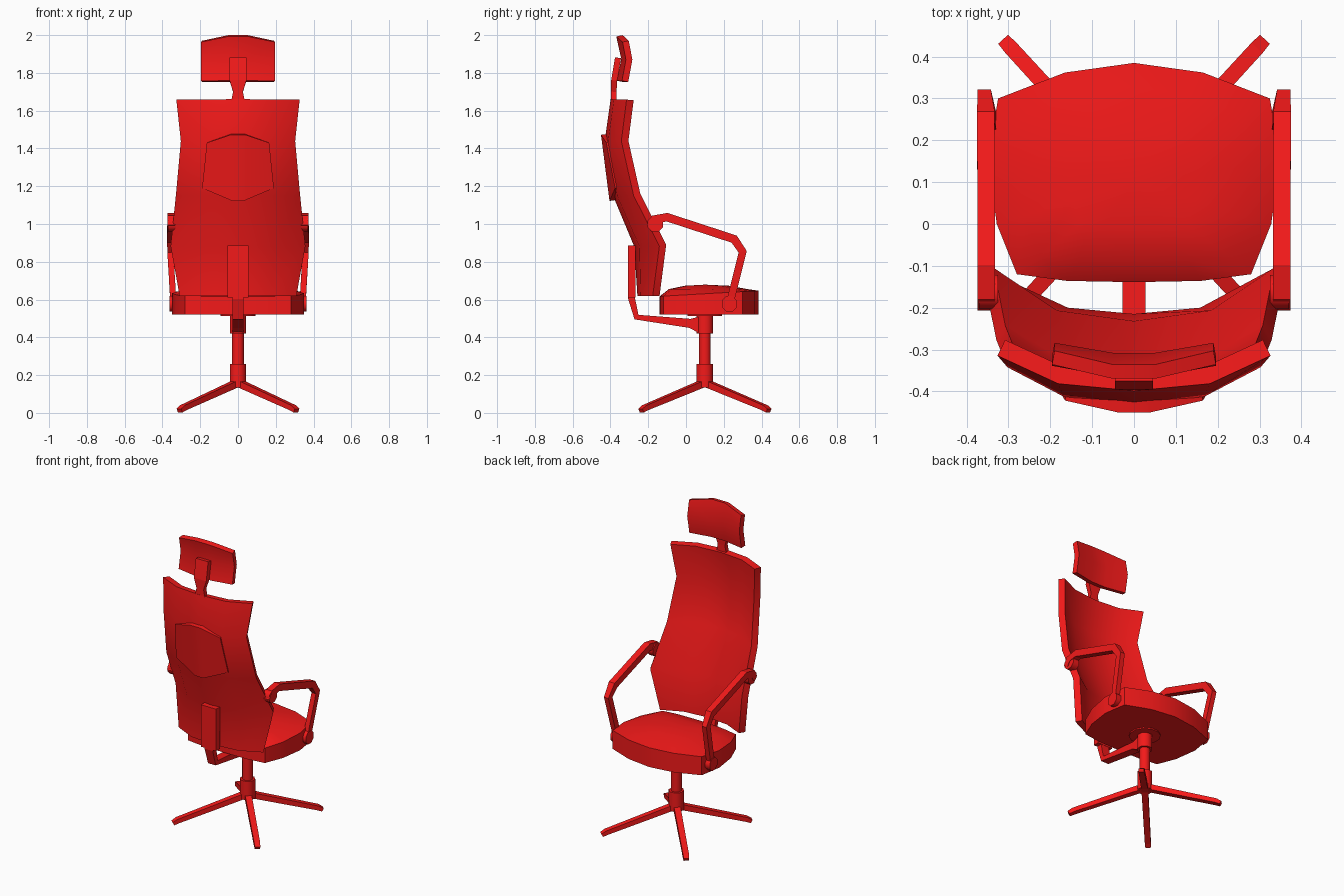
import bpy, bmesh, math
from mathutils import Vector, Matrix

if "Cube" in bpy.data.objects:
    bpy.data.objects.remove(bpy.data.objects["Cube"])

red = bpy.data.materials.new("red")
red.diffuse_color = (0.9, 0.01, 0.01, 1)
red.use_nodes = True
red.node_tree.nodes["Principled BSDF"].inputs["Base Color"].default_value = red.diffuse_color


def make(name, verts, faces, thick=None, side=1, smooth=None, matrix=None):
    bm = bmesh.new()
    vs = [bm.verts.new(v) for v in verts]
    for f in faces:
        bm.faces.new([vs[i] for i in f])
    if thick is None:
        bmesh.ops.recalc_face_normals(bm, faces=bm.faces)
    if matrix:
        bm.transform(matrix)
    me = bpy.data.meshes.new(name)
    bm.to_mesh(me)
    bm.free()
    me.materials.append(red)
    ob = bpy.data.objects.new(name, me)
    bpy.context.collection.objects.link(ob)
    bpy.ops.object.select_all(action='DESELECT')
    ob.select_set(True)
    bpy.context.view_layer.objects.active = ob
    if thick:
        m = ob.modifiers.new("thickness", 'SOLIDIFY')
        m.thickness, m.offset = thick, side
        m.use_even_offset = True
        bpy.ops.object.modifier_apply(modifier=m.name)
    if smooth:
        bpy.ops.object.shade_smooth_by_angle(angle=math.radians(smooth))
    return ob


def sheet(name, rows, thick, side):
    """Curved panel from rows of points running left to right, bottom to top."""
    n = len(rows[0])
    faces = [(i * n + j, i * n + j + 1, (i + 1) * n + j + 1, (i + 1) * n + j)
             for i in range(len(rows) - 1) for j in range(n - 1)]
    return make(name, [p for r in rows for p in r], faces, thick, side, 35)


def strip(name, path, matrix=None):
    """Rectangular bar along (y, z, half thickness, centre x, half width)."""
    verts, faces = [], []
    pts = [Vector(p[:2]) for p in path]
    for i, (y, z, t, xc, w) in enumerate(path):
        a = (pts[i] - pts[i - 1]).normalized() if i else None
        b = (pts[i + 1] - pts[i]).normalized() if i < len(pts) - 1 else None
        d = ((a or b) + (b or a)).normalized()
        t /= max(d.dot(a or b), 0.5)
        for sx, st in ((-1, -1), (1, -1), (1, 1), (-1, 1)):
            verts.append((xc + sx * w, y - d.y * t * st, z + d.x * t * st))
    for i in range(len(path) - 1):
        for k in range(4):
            faces.append((4 * i + k, 4 * i + (k + 1) % 4,
                          4 * i + 4 + (k + 1) % 4, 4 * i + 4 + k))
    e = 4 * len(path) - 4
    faces += [(0, 1, 2, 3), (e, e + 1, e + 2, e + 3)]
    return make(name, verts, faces, matrix=matrix)


def drum(name, r, lo, hi, matrix, n=8):
    c = [(r * math.cos(2 * math.pi * (k + .5) / n), r * math.sin(2 * math.pi * (k + .5) / n))
         for k in range(n)]
    faces = [(k, (k + 1) % n, n + (k + 1) % n, n + k) for k in range(n)]
    faces += [tuple(range(n)), tuple(range(n, 2 * n))]
    return make(name, [(x, y, z) for z in (lo, hi) for x, y in c], faces,
                smooth=50, matrix=matrix)


# star base and column
CENTRE = Matrix.Translation((0, 0.1, 0))
for i, a in enumerate((42.5, 137.5, -137.5, -42.5)):
    strip(f"base_leg_{i + 1}",
          [(0.0, 0.16, 0.018, 0, 0.02), (0.43, 0.027, 0.014, 0, 0.018),
           (0.458, 0.012, 0.011, 0, 0.016)],
          CENTRE @ Matrix.Rotation(math.radians(a), 4, 'Z'))
drum("base_hub", 0.047, 0.135, 0.26, CENTRE)
drum("gas_column", 0.033, 0.25, 0.43, CENTRE)
drum("column_head", 0.047, 0.42, 0.52, CENTRE)
drum("seat_plate", 0.095, 0.512, 0.53, CENTRE, 12)

# domed seat cushion
half = [(0, 0.385), (0.165, 0.362), (0.325, 0.3), (0.349, 0.15),
        (0.328, 0.0), (0.28, -0.12), (0.16, -0.136), (0, -0.139)]
outline = half + [(-x, y) for x, y in half[-2:0:-1]]
n = len(outline)
verts = [(x, y, 0.52) for x, y in outline]
for s, z in ((1, 0), (0.8, 0.655), (0.45, 0.673)):
    for x, y in outline:
        rim = 0.617 + 0.03 * (y + 0.14) / 0.525
        verts.append((x * s, 0.1 + (y - 0.1) * s, z or rim))
verts.append((0, 0.1, 0.679))
faces = [tuple(range(n))]
for r in range(3):
    faces += [(r * n + k, r * n + (k + 1) % n, (r + 1) * n + (k + 1) % n, (r + 1) * n + k)
              for k in range(n)]
faces += [(3 * n + k, 3 * n + (k + 1) % n, 4 * n) for k in range(n)]
make("seat", verts, faces, smooth=40)

# curved backrest: z, half width, y at edge, y at centre
rows = []
for z, w, ye, yc in ((0.62, 0.288, -0.14, -0.215), (0.89, 0.335, -0.105, -0.232),
                     (1.16, 0.308, -0.242, -0.345), (1.44, 0.283, -0.305, -0.388),
                     (1.655, 0.308, -0.277, -0.357)):
    rows.append([(f * w, ye + (yc - ye) * g, z) for f, g in
                 ((-1, 0), (-.55, .8), (0, 1), (.55, .8), (1, 0))])
sheet("backrest", rows, 0.042, 1)

# raised panel on the rear of the backrest
sheet("rear_panel",
      [[(-0.19, -0.375, 1.19), (-0.03, -0.405, 1.122), (0.03, -0.405, 1.122), (0.19, -0.375, 1.19)],
       [(-0.165, -0.422, 1.43), (-0.04, -0.45, 1.472), (0.04, -0.45, 1.472), (0.165, -0.422, 1.43)]],
      0.035, -1)

# headrest: z at side and centre, y at side and centre
sheet("headrest",
      [[(-0.19, ys, zs), (-0.05, yc, zc), (0.05, yc, zc), (0.19, ys, zs)]
       for zs, zc, ys, yc in ((1.752, 1.752, -0.306, -0.332), (1.87, 1.875, -0.284, -0.308),
                              (1.97, 2.0, -0.303, -0.336))], 0.034, 1)
strip("headrest_stem", [(-0.388, 1.6, 0.014, 0, 0.036), (-0.383, 1.65, 0.014, 0, 0.036),
                        (-0.382, 1.70, 0.014, 0, 0.026), (-0.38, 1.76, 0.016, 0, 0.045),
                        (-0.36, 1.88, 0.016, 0, 0.045)])

# spine plate and bracket under the seat
strip("spine_plate", [(-0.288, 0.61, 0.02, 0, 0.055), (-0.288, 0.887, 0.02, 0, 0.055)])
strip("back_bracket", [(-0.288, 0.65, 0.018, 0, 0.03), (-0.288, 0.605, 0.018, 0, 0.03),
                       (-0.262, 0.507, 0.013, 0, 0.028), (0.02, 0.474, 0.024, 0, 0.028),
                       (0.07, 0.467, 0.043, 0, 0.028), (0.12, 0.467, 0.043, 0, 0.028)])

# armrests with pivots on each side
for s, label in ((1, "right"), (-1, "left")):
    strip(f"{label}_armrest",
          [(-0.19, 0.985, 0.02, s * 0.353, 0.021), (-0.167, 1.025, 0.021, s * 0.353, 0.021),
           (-0.10, 1.036, 0.022, s * 0.353, 0.021), (0.255, 0.92, 0.022, s * 0.354, 0.021),
           (0.30, 0.853, 0.02, s * 0.358, 0.016), (0.232, 0.58, 0.02, s * 0.342, 0.016)])
    for part, x, y, z in (("upper", 0.348, -0.163, 1.0), ("lower", 0.34, 0.23, 0.577)):
        drum(f"{label}_{part}_pivot", 0.044, -0.023, 0.023,
             Matrix.Translation((s * x, y, z)) @ Matrix.Rotation(math.pi / 2, 4, 'Y'))
